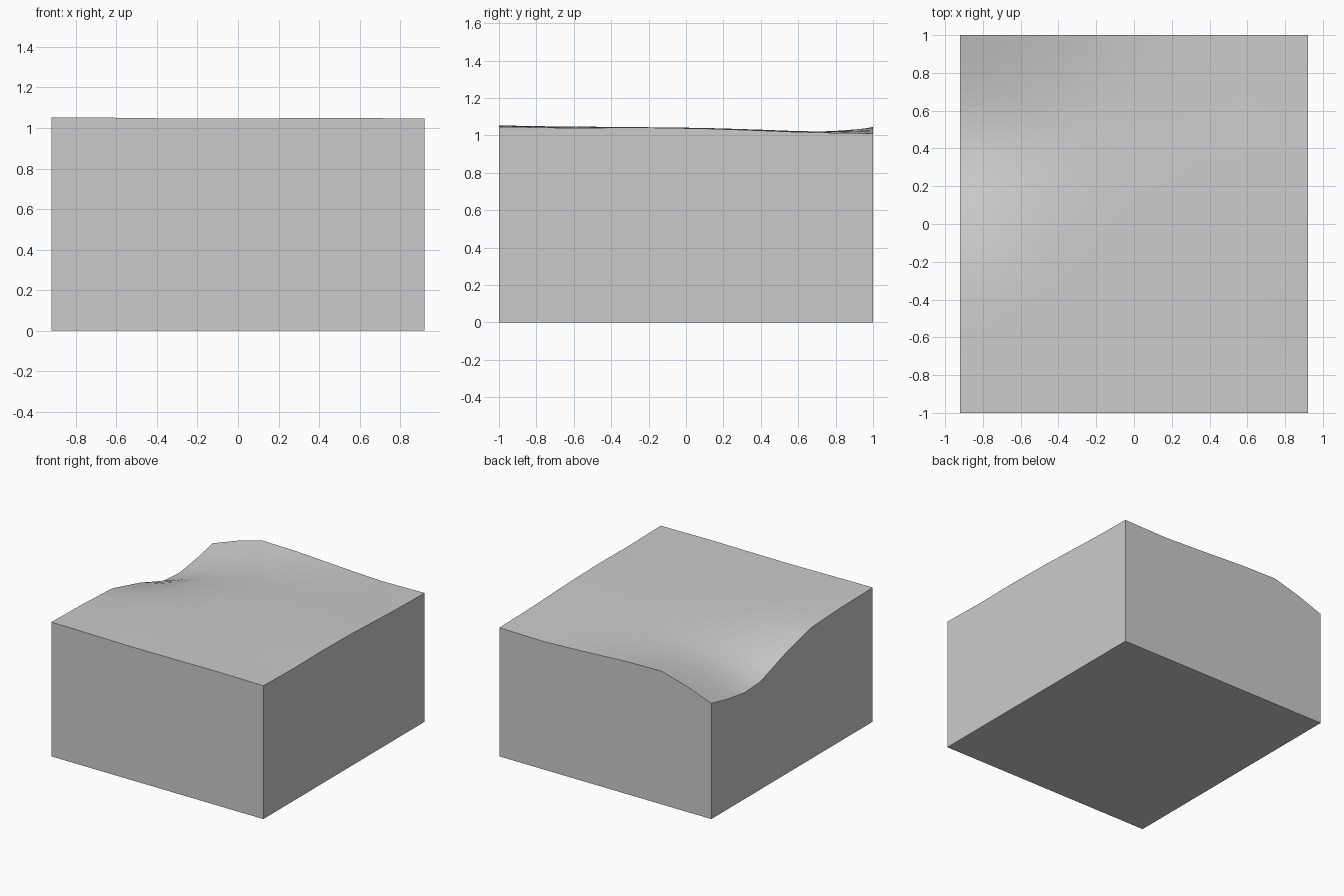
import bpy, bmesh
from math import radians

if "Cube" in bpy.data.objects:
    bpy.data.objects.remove(bpy.data.objects["Cube"])

# Height samples of the rolling top: one row per y, one column per x
XS = [-0.92, -0.71, -0.49, -0.2, 0.18, 0.54, 0.92]
ROWS = [
    (-1.00, [1.053, 1.052, 1.049, 1.046, 1.048, 1.050, 1.046]),
    (-0.62, [1.046, 1.047, 1.046, 1.045, 1.047, 1.048, 1.039]),
    (-0.25, [1.031, 1.036, 1.041, 1.043, 1.044, 1.043, 1.042]),
    (0.10, [0.943, 0.980, 1.018, 1.036, 1.040, 1.039, 1.036]),
    (0.39, [0.846, 0.915, 0.985, 1.024, 1.031, 1.030, 1.026]),
    (0.59, [0.835, 0.912, 0.985, 1.018, 1.023, 1.021, 1.018]),
    (0.80, [0.865, 0.942, 1.012, 1.024, 1.020, 1.012, 1.013]),
    (1.00, [0.908, 0.984, 1.045, 1.040, 1.020, 1.004, 1.010]),
]

bm = bmesh.new()

# Undulating top surface
grid = [[bm.verts.new((x, y, z)) for x, z in zip(XS, zs)] for y, zs in ROWS]
top = []
for r0, r1 in zip(grid, grid[1:]):
    for i in range(len(XS) - 1):
        top.append(bm.faces.new((r0[i], r0[i + 1], r1[i + 1], r1[i])))

# Finer, rounded surface between the samples
bmesh.ops.subdivide_edges(bm, edges=bm.edges[:], cuts=1, use_grid_fill=True)
inner = [v for v in bm.verts if not v.is_boundary]
bmesh.ops.smooth_vert(bm, verts=inner, factor=0.4, use_axis_z=True)

# Straight walls down to a flat base
top = bm.faces[:]
ext = bmesh.ops.extrude_face_region(bm, geom=top, use_keep_orig=True)
for v in ext["geom"]:
    if isinstance(v, bmesh.types.BMVert):
        v.co.z = 0
base = [f for f in bm.faces if all(abs(v.co.z) < 1e-6 for v in f.verts)]
bmesh.ops.dissolve_faces(bm, faces=base)
bmesh.ops.recalc_face_normals(bm, faces=bm.faces[:])

mesh = bpy.data.meshes.new("terrain_block")
bm.to_mesh(mesh)
bm.free()
block = bpy.data.objects.new("terrain_block", mesh)
bpy.context.collection.objects.link(block)

# Smooth top, sharp rim
bpy.context.view_layer.objects.active = block
block.select_set(True)
bpy.ops.object.shade_smooth_by_angle(angle=radians(40))
